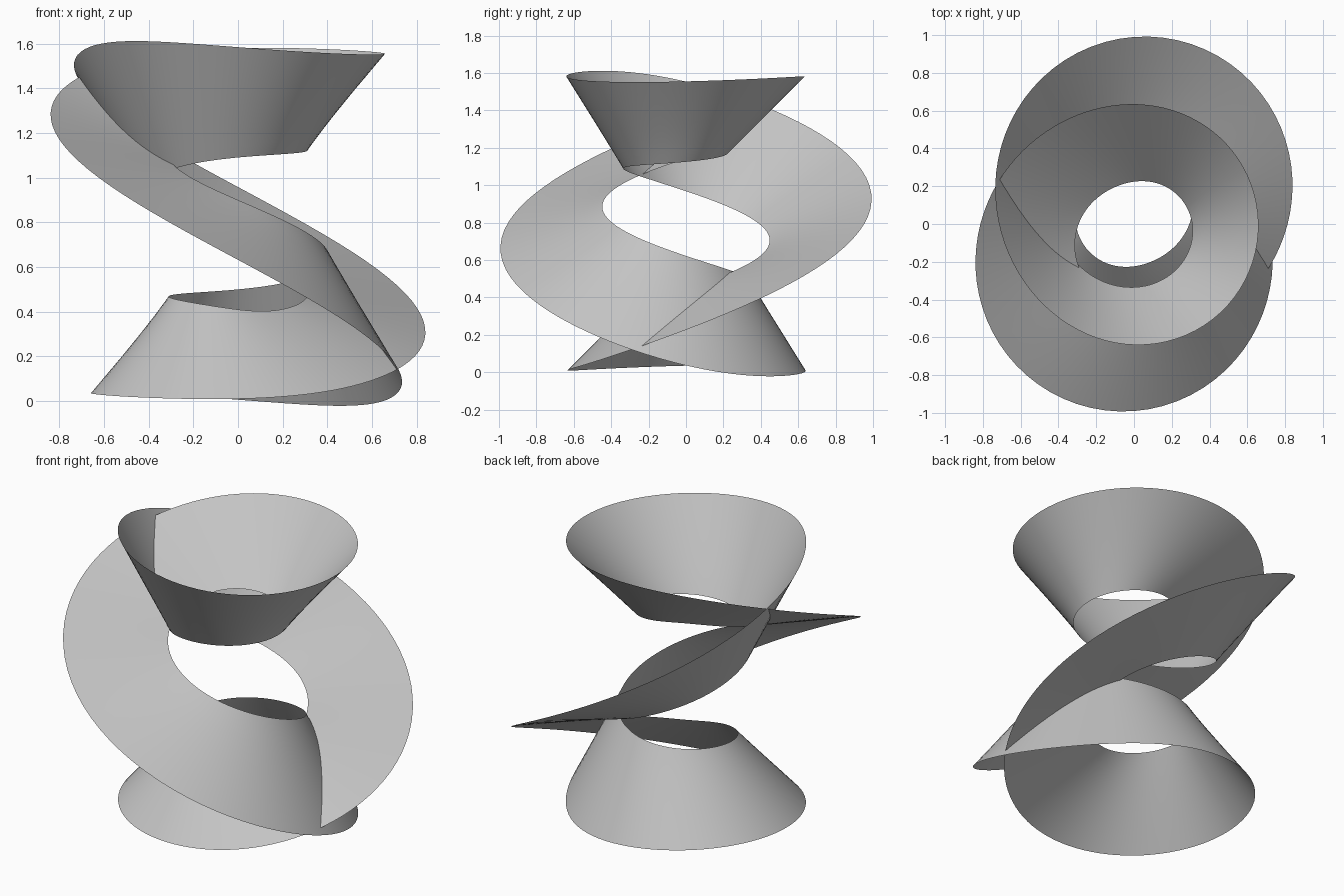
import bpy
import bmesh
from math import sin, cos, radians, tau

if "Cube" in bpy.data.objects:
    bpy.data.objects.remove(bpy.data.objects["Cube"], do_unlink=True)

TURNS = 3        # the band closes on itself after three turns
STEPS = 240
ACROSS = 8
MID_Z = 0.795


def material(name, colour):
    mat = bpy.data.materials.new(name)
    mat.use_nodes = True
    mat.diffuse_color = colour
    mat.node_tree.nodes["Principled BSDF"].inputs["Base Color"].default_value = colour
    return mat


def outer_edge(angle):
    """Wide rim: radius and height waves along the three turns."""
    t = angle / TURNS
    u = t - radians(85)
    r = 0.742 + 0.155 * cos(2 * u) + 0.088 * cos(4 * u) + 0.015 * cos(6 * u)
    z = (0.929 * cos(t) - 0.11 * sin(t) - 0.189 * cos(3 * t)
         + 0.053 * sin(3 * t) + 0.02 * cos(5 * t))
    return r * cos(angle), r * sin(angle), z + MID_Z


def inner_edge(angle):
    """Narrow rim around the central hole."""
    t = angle / TURNS
    r = 0.335 - 0.069 * cos(2 * t) - 0.064 * sin(2 * t) + 0.042 * cos(4 * t)
    z = 0.393 * cos(t) + 0.1 * sin(t) - 0.063 * cos(3 * t) - 0.005 * sin(3 * t)
    return r * cos(angle), r * sin(angle), z + MID_Z


# Straight rulings between the two rims, slightly skewed at top and bottom
bm = bmesh.new()
rows = []
for i in range(STEPS):
    angle = tau * TURNS * i / STEPS
    skew = 0.25 * cos(angle / TURNS) ** 2
    a, b = inner_edge(angle - skew), outer_edge(angle + skew)
    rows.append([bm.verts.new([p + (q - p) * j / ACROSS for p, q in zip(a, b)])
                 for j in range(ACROSS + 1)])
for i, row in enumerate(rows):
    after = rows[(i + 1) % STEPS]
    for j in range(ACROSS):
        bm.faces.new((row[j], row[j + 1], after[j + 1], after[j]))
for face in bm.faces:
    face.smooth = True

mesh = bpy.data.meshes.new("twisted_band")
bm.to_mesh(mesh)
bm.free()
mesh.materials.append(material("light grey", (0.55, 0.55, 0.55, 1)))
band = bpy.data.objects.new("twisted_band", mesh)
bpy.context.collection.objects.link(band)
